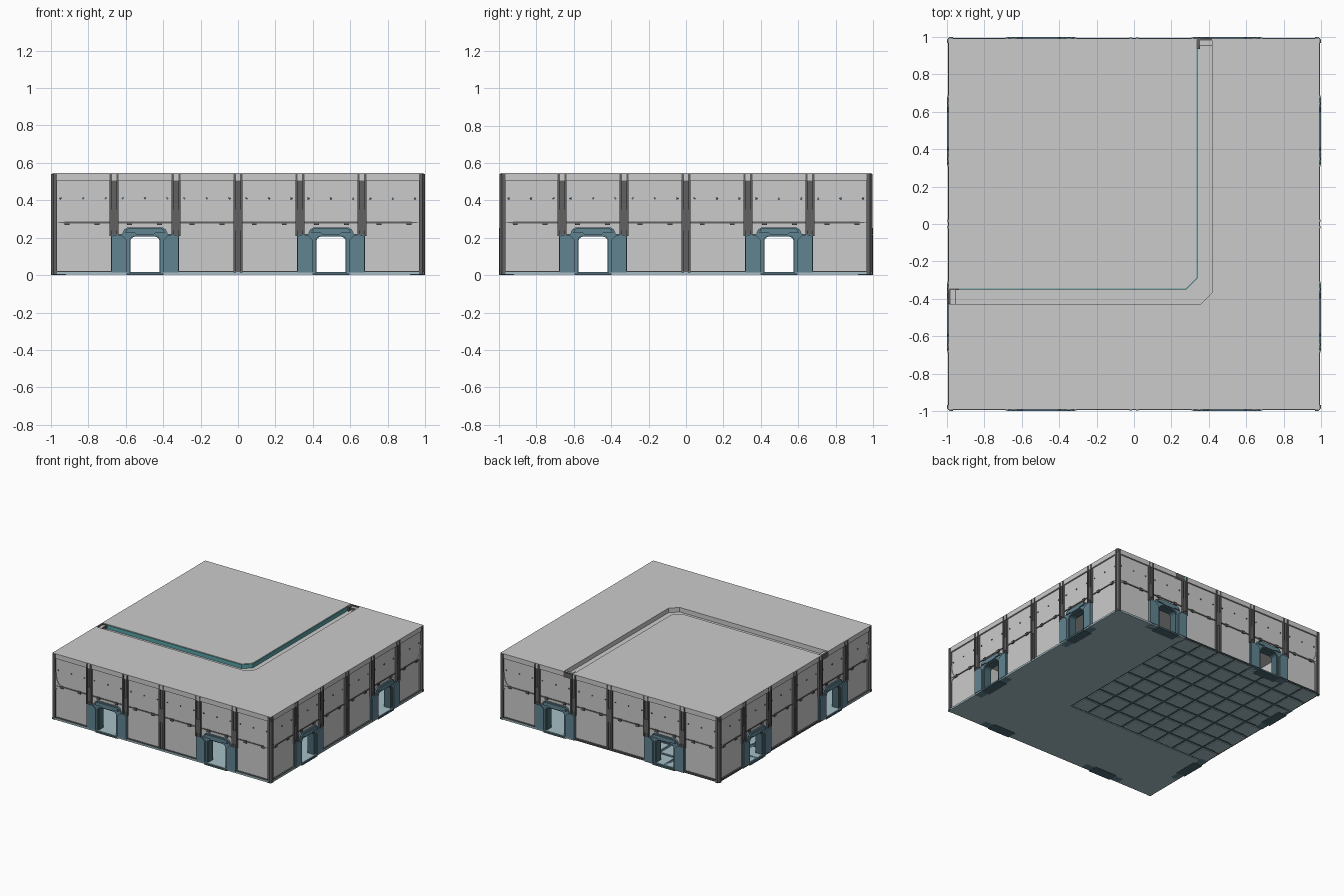
import bpy, bmesh, math
from mathutils import Matrix

if "Cube" in bpy.data.objects:
    bpy.data.objects.remove(bpy.data.objects["Cube"])


def material(name, r, g, b):
    m = bpy.data.materials.new(name)
    m.diffuse_color = (r, g, b, 1)
    m.use_nodes = True
    m.node_tree.nodes["Principled BSDF"].inputs["Base Color"].default_value = m.diffuse_color
    return m


DARK = material("dark_metal", 0.12, 0.12, 0.12)
DOOR = material("blue_door", 0.12, 0.23, 0.28)
TRIM = material("blue_trim", 0.07, 0.14, 0.17)
FLOOR = material("floor_blue", 0.38, 0.52, 0.57)
TEAL = material("teal_strip", 0.10, 0.36, 0.38)
WALL_PARTS = []


def add_object(name, bm, mat):
    bmesh.ops.recalc_face_normals(bm, faces=bm.faces)
    me = bpy.data.meshes.new(name)
    bm.to_mesh(me)
    bm.free()
    if mat:
        me.materials.append(mat)
    ob = bpy.data.objects.new(name, me)
    bpy.context.collection.objects.link(ob)
    return ob


def add_prism(bm, pts, lo, hi, place):
    """Extrude a 2D outline from lo to hi; place maps (u, v, depth) to xyz."""
    a = [bm.verts.new(place(u, v, lo)) for u, v in pts]
    b = [bm.verts.new(place(u, v, hi)) for u, v in pts]
    bm.faces.new(a)
    bm.faces.new(b)
    for i in range(len(pts)):
        j = (i + 1) % len(pts)
        bm.faces.new((a[i], a[j], b[j], b[i]))


def rect(u0, u1, v0, v1):
    return [(u0, v0), (u1, v0), (u1, v1), (u0, v1)]


def flat(name, outlines, lo, hi, mat=None):
    """Horizontal slab(s) between heights lo and hi."""
    bm = bmesh.new()
    for pts in outlines:
        add_prism(bm, pts, lo, hi, lambda u, v, d: (u, v, d))
    return add_object(name, bm, mat)


def wall(name, outlines, lo, hi, mat=None):
    """Upright part of the front wall, lo/hi being distance from the centre."""
    bm = bmesh.new()
    for pts in outlines:
        add_prism(bm, pts, lo, hi, lambda u, v, d: (u, -d, v))
    WALL_PARTS.append(add_object(name, bm, mat))


def arch(cx, w, top, r, base):
    """Open rounded doorway path from left foot to right foot."""
    path = [(cx - w, base)]
    for k in range(5):
        a = math.pi - k * math.pi / 8
        path.append((cx - w + r + r * math.cos(a), top - r + r * math.sin(a)))
    for k in range(5):
        a = math.pi / 2 - k * math.pi / 8
        path.append((cx + w - r + r * math.cos(a), top - r + r * math.sin(a)))
    return path + [(cx + w, base)]


DOORS = (-0.497, 0.497)
BASE = 0.012

# wall skins: lower one notched around the doors, upper one plain
lower = [(-0.98, BASE)]
for c in DOORS:
    lower += arch(c, 0.1, 0.225, 0.03, BASE)
lower += [(0.98, BASE), (0.98, 0.277), (-0.98, 0.277)]
wall("lower_wall_panel", [lower], 0.955, 0.978)
wall("upper_wall_panel", [rect(-0.98, 0.98, 0.285, 0.535)], 0.955, 0.98)
wall("mid_seam", [rect(-0.98, 0.98, 0.276, 0.286)], 0.95, 0.983, DARK)

# clips hanging along the seam
wall("seam_clips", [rect(x - 0.013, x + 0.013, 0.268, 0.288)
                    for i in range(6) for x in (-0.833 + i / 3 - 0.08, -0.833 + i / 3 + 0.08)],
     0.97, 0.988, DARK)

# horizontal trims
wall("top_trim", [rect(-0.985, 0.985, 0.517, 0.532)], 0.95, 0.991, DARK)
segs = [rect(-0.985, -0.68, 0.008, 0.022), rect(-0.315, 0.315, 0.008, 0.022),
        rect(0.68, 0.985, 0.008, 0.022)]
wall("bottom_trim", segs, 0.945, 0.99, DARK)

# columns: core, two flanges and a thicker sleeve at mid height
core, flanges, sleeves = [], [], []
for i in range(-2, 3):
    x, z0 = i * 0.331, 0.21 if i else BASE
    core.append(rect(x - 0.022, x + 0.022, z0, 0.541))
    flanges += [rect(x - 0.024, x - 0.012, z0, 0.54), rect(x + 0.012, x + 0.024, z0, 0.54)]
    sleeves.append(rect(x - 0.012, x + 0.012, 0.24, 0.35))
wall("column_core", core, 0.935, 0.986, DARK)
wall("column_flanges", flanges, 0.98, 0.996, DARK)
wall("column_sleeve", sleeves, 0.98, 0.992, DARK)

# curved gussets where the seam meets the corner pillars
gus = []
for s in (-1, 1):
    for up, h in ((1, 0.1), (-1, 0.03)):
        pts = [(s * 0.975, 0.281)]
        for k in range(7):
            a = k * math.pi / 12
            pts.append((s * (0.915 + 0.05 * math.sin(a)),
                        0.281 + up * (0.005 + h * (1 - math.cos(a)))))
        pts.append((s * 0.975, 0.281 + up * (0.005 + h)))
        gus.append(pts)
wall("corner_gussets", gus, 0.97, 0.986)

# rivets across the upper panels
bm = bmesh.new()
for i in range(6):
    for dx in (-0.12, 0, 0.12):
        m = Matrix.Translation((-0.828 + i * 0.331 + dx, -0.981, 0.41)) @ Matrix.Rotation(math.pi / 2, 4, 'X')
        bmesh.ops.create_cone(bm, cap_ends=True, segments=8, radius1=0.006,
                              radius2=0.005, depth=0.008, matrix=m)
WALL_PARTS.append(add_object("wall_rivets", bm, TRIM))

# doorways: stepped surround, pilasters, hood, inner lining and sill
surround, pilasters, hoods, lining, sills, threshold = [], [], [], [], [], []
for c in DOORS:
    half = [(0.182, 0.01), (0.182, 0.208), (0.172, 0.218), (0.122, 0.22),
            (0.112, 0.243), (0.092, 0.256)]
    outer = [(c + x, z) for x, z in half] + [(c - x, z) for x, z in reversed(half)]
    surround.append(outer + arch(c, 0.086, 0.213, 0.03, 0.01))
    for s in (-1, 1):
        pilasters.append([(c + s * 0.1, 0.014), (c + s * 0.18, 0.014), (c + s * 0.18, 0.205),
                          (c + s * 0.17, 0.214), (c + s * 0.125, 0.214), (c + s * 0.1, 0.19)])
    hoods.append([(c - 0.105, 0.225), (c - 0.055, 0.225), (c - 0.045, 0.217), (c + 0.045, 0.217),
                  (c + 0.055, 0.225), (c + 0.105, 0.225), (c + 0.1, 0.243), (c + 0.085, 0.252),
                  (c - 0.085, 0.252), (c - 0.1, 0.243)])
    lining.append(arch(c, 0.088, 0.216, 0.03, 0.01) + arch(c, 0.078, 0.206, 0.026, 0.01)[::-1])
    sills.append(rect(c - 0.1, c + 0.1, 0.0, 0.014))
    threshold.append(rect(c - 0.18, c + 0.18, 0.003, 0.016))
wall("door_surround", surround, 0.93, 0.99, DOOR)
wall("door_pilasters", pilasters, 0.98, 0.999, DOOR)
wall("door_hood", hoods, 0.98, 1.0, DOOR)
wall("door_lining", lining, 0.925, 0.985, TRIM)
wall("door_sill", sills, 0.92, 1.0, TRIM)
wall("door_threshold", threshold, 0.93, 0.992, DOOR)

# corner pillar, one per wall rotation
bm = bmesh.new()
add_prism(bm, [(-0.998, -0.985), (-0.985, -0.998), (-0.966, -0.998), (-0.966, -0.966),
               (-0.998, -0.966)], 0.004, 0.541, lambda u, v, d: (u, v, d))
WALL_PARTS.append(add_object("corner_pillar", bm, DARK))

# repeat the front wall on the other three sides
for ob in list(WALL_PARTS):
    for k, side in ((1, "right"), (2, "back"), (3, "left")):
        dup = bpy.data.objects.new(f"{ob.name}_{side}", ob.data)
        dup.rotation_euler = (0, 0, k * math.pi / 2)
        bpy.context.collection.objects.link(dup)

# roof: inner square and outer band with a channel between them
E = 0.992
inner = [(-E, -0.345), (0.275, -0.345), (0.333, -0.287), (0.333, E)]
outer = [(-E, -0.428), (0.357, -0.428), (0.418, -0.367), (0.418, E)]
flat("roof_inner", [inner + [(-E, E)]], 0.505, 0.545)
flat("roof_outer", [outer + [(E, E), (E, -E), (-E, -E)]], 0.505, 0.545)
flat("roof_channel_floor", [inner + outer[::-1]], 0.5, 0.508)
strip = [(-E, -0.351), (0.2775, -0.351), (0.339, -0.2895), (0.339, E)]
flat("channel_strip", [inner + strip[::-1]], 0.509, 0.541, TEAL)
flat("channel_end_caps", [rect(0.338, 0.416, 0.98, 0.995), rect(-0.995, -0.98, -0.426, -0.35)],
     0.503, 0.542, DARK)

# floor: plain L-shaped part plus a tiled square over a sunken bed
G0, G1, F = -0.345, 0.335, 0.994
flat("floor_slab", [[(-F, -F), (F, -F), (F, F), (G1, F), (G1, G0), (-F, G0)]], 0.003, 0.018, FLOOR)
flat("floor_bed", [rect(-F, G1, G0, F)], 0.009, 0.012, TRIM)
N, gap = 8, 0.011
px, py = (G1 + F) / N, (F - G0) / N
flat("floor_tiles", [rect(-F + i * px + gap, -F + (i + 1) * px - gap,
                          G0 + j * py + gap, G0 + (j + 1) * py - gap)
                     for i in range(N) for j in range(N)], 0.003, 0.018, FLOOR)
